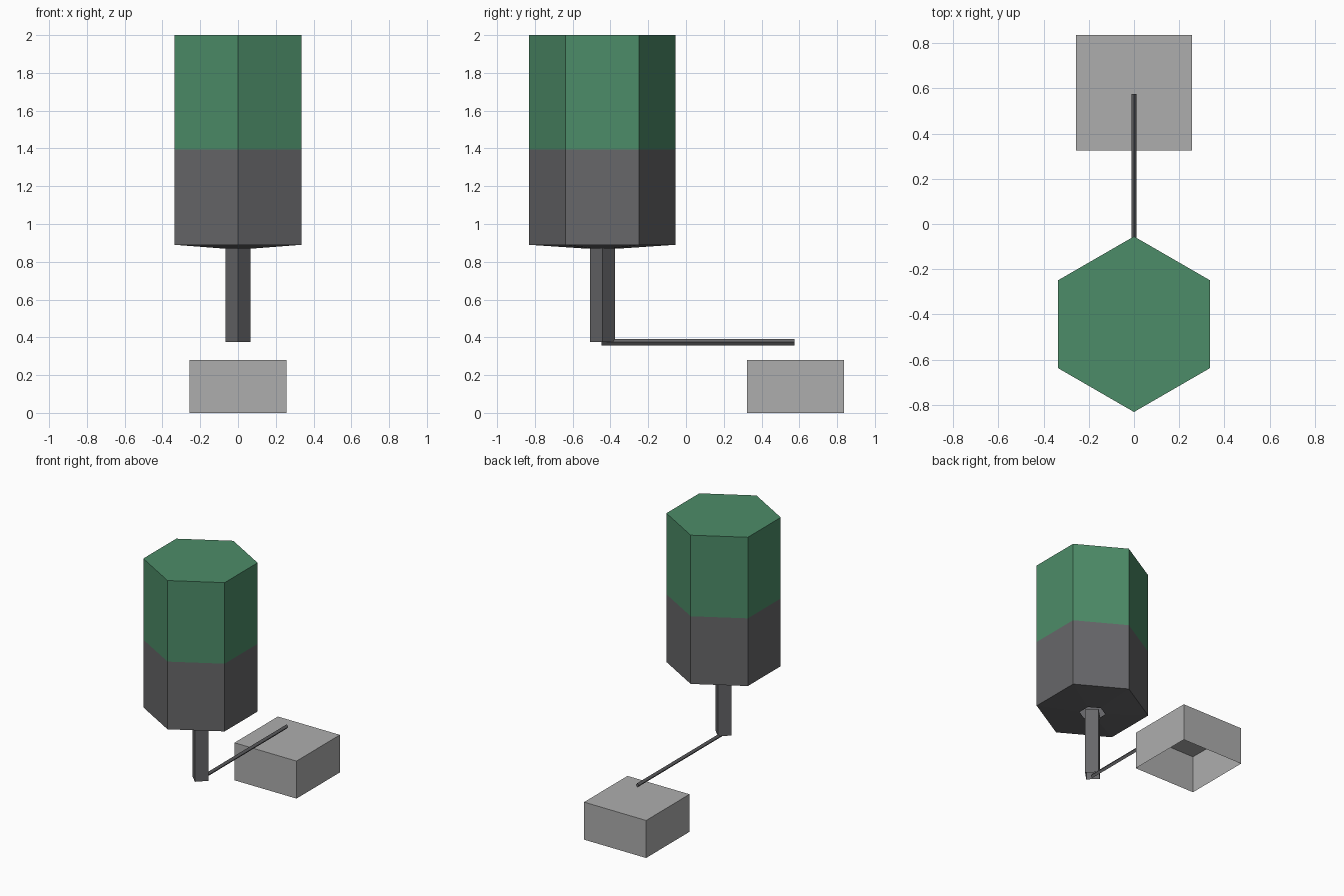
import bpy, bmesh, math
from mathutils import Vector

cube = bpy.data.objects.get("Cube")
if cube:
    bpy.data.objects.remove(cube, do_unlink=True)


def material(name, color):
    m = bpy.data.materials.new(name)
    m.use_nodes = True
    m.diffuse_color = (*color, 1)
    m.node_tree.nodes["Principled BSDF"].inputs["Base Color"].default_value = (*color, 1)
    return m


GREEN = material("leaf green", (0.073, 0.262, 0.138))
DARK = material("dark grey", (0.135, 0.135, 0.142))
LIGHT = material("light grey", (0.42, 0.42, 0.42))


def loft(name, sides, rings, location, mats, turn=0.0, cap=False):
    """Open shell through (radius, height) rings, lowest first."""
    bm = bmesh.new()
    loops = []
    for radius, z in rings:
        angles = [turn + math.tau * i / sides for i in range(sides)]
        loops.append([bm.verts.new((radius * math.sin(a), -radius * math.cos(a), z))
                      for a in angles])
    for low, high in zip(loops, loops[1:]):
        for i in range(sides):
            j = (i + 1) % sides
            bm.faces.new((low[i], low[j], high[j], high[i]))
    if cap:
        bm.faces.new(loops[-1])
    mesh = bpy.data.meshes.new(name)
    bm.to_mesh(mesh)
    bm.free()
    for m in mats:
        mesh.materials.append(m)
    obj = bpy.data.objects.new(name, mesh)
    obj.location = location
    bpy.context.collection.objects.link(obj)
    return obj


AXIS_Y = -0.443

# Hexagonal drum, open around the post, green above the colour line
drum = loft("drum", 6, [(0.09, 0.87), (0.388, 0.89), (0.388, 1.395), (0.388, 2.0)],
            (0, AXIS_Y, 0), [DARK, GREEN], cap=True)
for face in drum.data.polygons:
    face.material_index = int(face.center.z > 1.395)

# Square post below the drum, set corner first
loft("post", 4, [(0.066, 0.375), (0.066, 0.875)], (0, AXIS_Y, 0), [DARK])

# Thin connecting rod, an open diamond tube running backwards
rod = loft("connecting_rod", 4, [(0.016, 0), (0.016, 1.022)], (0, -0.447, 0.374), [DARK])
rod.rotation_euler.x = -math.pi / 2
rod.scale.x = 0.75

# Box with an open underside
half_diagonal = 0.256 * math.sqrt(2)
loft("box", 4, [(half_diagonal, 0), (half_diagonal, 0.28)], (0, 0.58, 0), [LIGHT],
     turn=math.pi / 4, cap=True)
